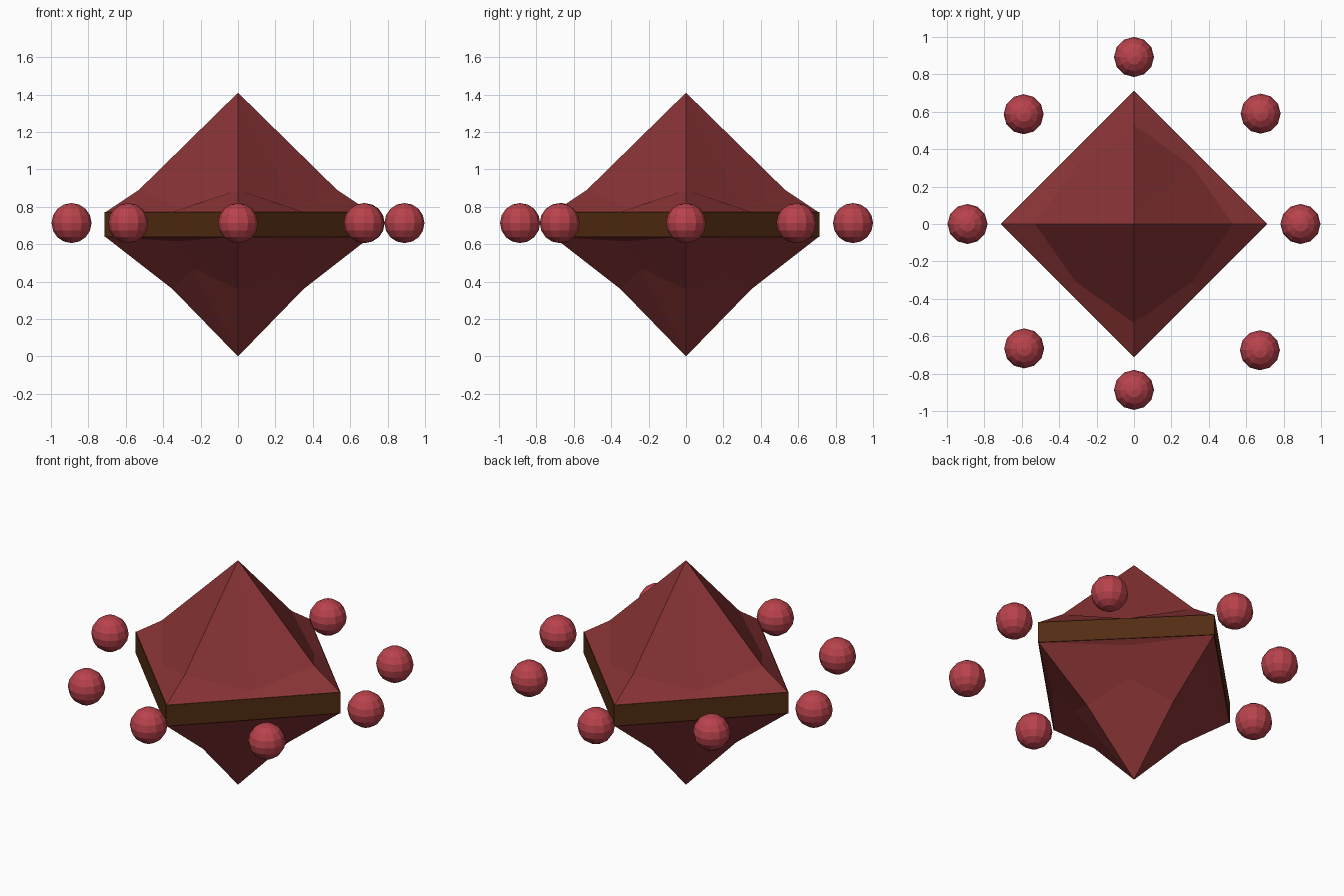
import bpy
import bmesh
from math import pi
from mathutils import Matrix, Vector

cube = bpy.data.objects.get("Cube")
if cube:
    bpy.data.objects.remove(cube, do_unlink=True)


def material(name, rgb):
    mat = bpy.data.materials.new(name)
    mat.use_nodes = True
    color = (*rgb, 1)
    mat.diffuse_color = color
    bsdf = mat.node_tree.nodes["Principled BSDF"]
    bsdf.inputs["Base Color"].default_value = color
    bsdf.inputs["Roughness"].default_value = 0.8
    return mat


dark_red = material("dark red", (0.245, 0.033, 0.035))
bright_red = material("bright red", (0.485, 0.055, 0.072))
brown = material("dark brown", (0.085, 0.025, 0.006))


def finish(bm, name, mat):
    mesh = bpy.data.meshes.new(name)
    bm.to_mesh(mesh)
    bm.free()
    mesh.materials.append(mat)
    obj = bpy.data.objects.new(name, mesh)
    bpy.context.collection.objects.link(obj)
    return obj


def crystal_half(name, points, faces):
    """Repeat one eighth of a faceted point around z, mirrored on the diagonal."""
    bm = bmesh.new()
    for quarter in range(4):
        turn = Matrix.Rotation(quarter * pi / 2, 3, "Z")
        for swap in (False, True):
            for face in faces:
                corners = []
                for key in face:
                    x, y, z = points[key]
                    corners.append(turn @ Vector((y, x, z) if swap else (x, y, z)))
                bm.faces.new([bm.verts.new(c) for c in corners])
    bmesh.ops.remove_doubles(bm, verts=bm.verts, dist=0.001)
    bmesh.ops.holes_fill(bm, edges=bm.edges, sides=0)
    bmesh.ops.recalc_face_normals(bm, faces=bm.faces)
    return finish(bm, name, dark_red)


# Upper point, flaring out to the belt corners
crystal_half("upper_crystal", {
    "tip": (0, 0, 1.41), "bend": (0.53, 0, 0.89), "middle": (0.31, 0.31, 0.79),
    "corner": (0.71, 0, 0.77), "rim": (0.355, 0.355, 0.77),
}, [("tip", "bend", "middle"), ("bend", "corner", "rim", "middle")])

# Lower point, with a small faceted dip in each side
crystal_half("lower_crystal", {
    "tip": (0, 0, 0), "bend": (0.35, 0, 0.36), "dip": (0.24, 0.24, 0.47),
    "middle": (0.33, 0.33, 0.615), "corner": (0.71, 0, 0.64),
    "rim": (0.355, 0.355, 0.64),
}, [("tip", "bend", "dip"), ("bend", "middle", "dip"),
    ("bend", "corner", "middle"), ("corner", "rim", "middle")])

# Belt around the middle
bm = bmesh.new()
bmesh.ops.create_cone(bm, cap_ends=True, segments=4, radius1=0.713, radius2=0.713,
                      depth=0.132, matrix=Matrix.Translation((0, 0, 0.705)))
# Put the corners on the axes whatever the start angle
if min(abs(v.co.x) for v in bm.verts) > 0.1:
    bmesh.ops.rotate(bm, verts=bm.verts, matrix=Matrix.Rotation(pi / 4, 3, "Z"))
finish(bm, "belt", brown)

# Ring of faceted orbs
orbs = [(0, 0.893), (0, -0.887), (0.89, 0), (-0.89, 0),
        (0.677, 0.59), (-0.59, 0.587), (-0.587, -0.665), (0.673, -0.675)]
for i, (x, y) in enumerate(orbs):
    bm = bmesh.new()
    bmesh.ops.create_uvsphere(bm, u_segments=12, v_segments=8, radius=0.107,
                              matrix=Matrix.Translation((x, y, 0.713)))
    finish(bm, f"orb_{i + 1}", bright_red)
